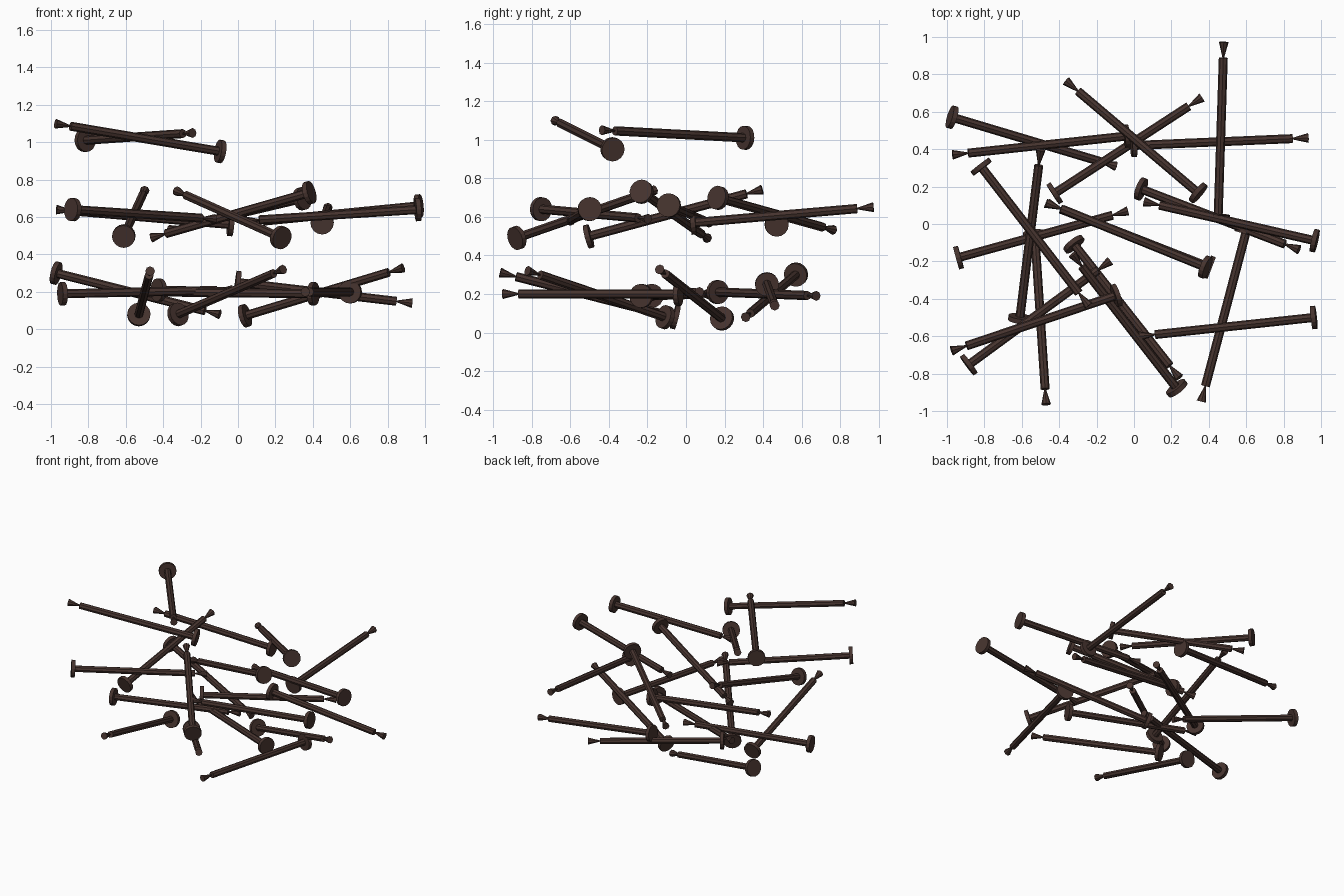
import bpy
import bmesh
from mathutils import Matrix, Vector

cube = bpy.data.objects.get("Cube")
if cube:
    bpy.data.objects.remove(cube, do_unlink=True)

# Proportions shared by every nail
LENGTH = 0.94          # head centre to outer end of the point
HEAD_RADIUS = 0.062
HEAD_THICK = 0.026
SHAFT_RADIUS = 0.024
POINT_LENGTH = 0.085

# Dark rusty iron
iron = bpy.data.materials.new("dark_brown_iron")
iron.use_nodes = True
colour = (0.062, 0.034, 0.028, 1.0)
iron.diffuse_color = colour
iron.node_tree.nodes["Principled BSDF"].inputs["Base Color"].default_value = colour


def add_section(bm, start, end, radius_start, radius_end, sides):
    """Add a capped cylinder or cone along z from start to end."""
    bmesh.ops.create_cone(
        bm, cap_ends=True, segments=sides,
        radius1=radius_start, radius2=radius_end, depth=end - start,
        matrix=Matrix.Translation((0, 0, (start + end) / 2)))


def make_nail_mesh():
    """Round head, faceted shaft and a flared point, centred on its length."""
    bm = bmesh.new()
    head = -LENGTH / 2
    tip = LENGTH / 2
    shaft_end = tip - POINT_LENGTH
    add_section(bm, head - HEAD_THICK / 2, head + HEAD_THICK / 2,
                HEAD_RADIUS, HEAD_RADIUS, 16)
    add_section(bm, head, shaft_end, SHAFT_RADIUS, SHAFT_RADIUS, 8)
    add_section(bm, shaft_end - 0.005, tip, 0.003, SHAFT_RADIUS + 0.002, 8)
    mesh = bpy.data.meshes.new("nail")
    bm.to_mesh(mesh)
    bm.free()
    mesh.materials.append(iron)
    return mesh


# Head centre and point end of each nail, by layer of the pile
layers = {
    "bottom": [
        ((-.97, .57, .30), (-.10, .31, .08)),
        ((-.94, -.18, .19), (-.03, .07, .21)),
        ((-.53, -.06, .08), (-.47, -.96, .31)),
        ((-.32, -.11, .08), (.24, -.82, .32)),
        ((-.43, .16, .21), (.37, .68, .19)),
        ((0, .42, .25), (.93, .46, .14)),
        ((.03, .19, .07), (.89, -.14, .33)),
        ((.60, -.04, .20), (.36, -.95, .20)),
        ((.40, -.23, .19), (-.47, .11, .20)),
    ],
    "middle": [
        ((-.04, .47, .56), (-.97, .37, .64)),
        ((-.88, -.75, .64), (-.13, -.20, .59)),
        ((-.61, -.50, .50), (-.50, .39, .74)),
        ((.23, -.88, .49), (-.33, -.16, .74)),
        ((.38, -.23, .73), (-.46, .11, .49)),
        ((.97, -.09, .66), (.05, .12, .57)),
        ((.96, -.50, .64), (.03, -.60, .58)),
        ((.45, .04, .57), (.48, .97, .65)),
        ((.35, .16, .70), (-.37, .77, .53)),
    ],
    "top": [
        ((-.09, -.38, .95), (-.98, -.68, 1.10)),
        ((-.82, .31, 1.01), (-.24, -.44, 1.05)),
    ],
}

# Scatter linked copies of the nail
nail_mesh = make_nail_mesh()
for layer, nails in layers.items():
    for number, (head, tip) in enumerate(nails, 1):
        head, tip = Vector(head), Vector(tip)
        nail = bpy.data.objects.new(f"{layer}_nail_{number}", nail_mesh)
        nail.location = (head + tip) / 2
        nail.rotation_mode = "QUATERNION"
        nail.rotation_quaternion = (tip - head).to_track_quat("Z", "Y")
        bpy.context.collection.objects.link(nail)
